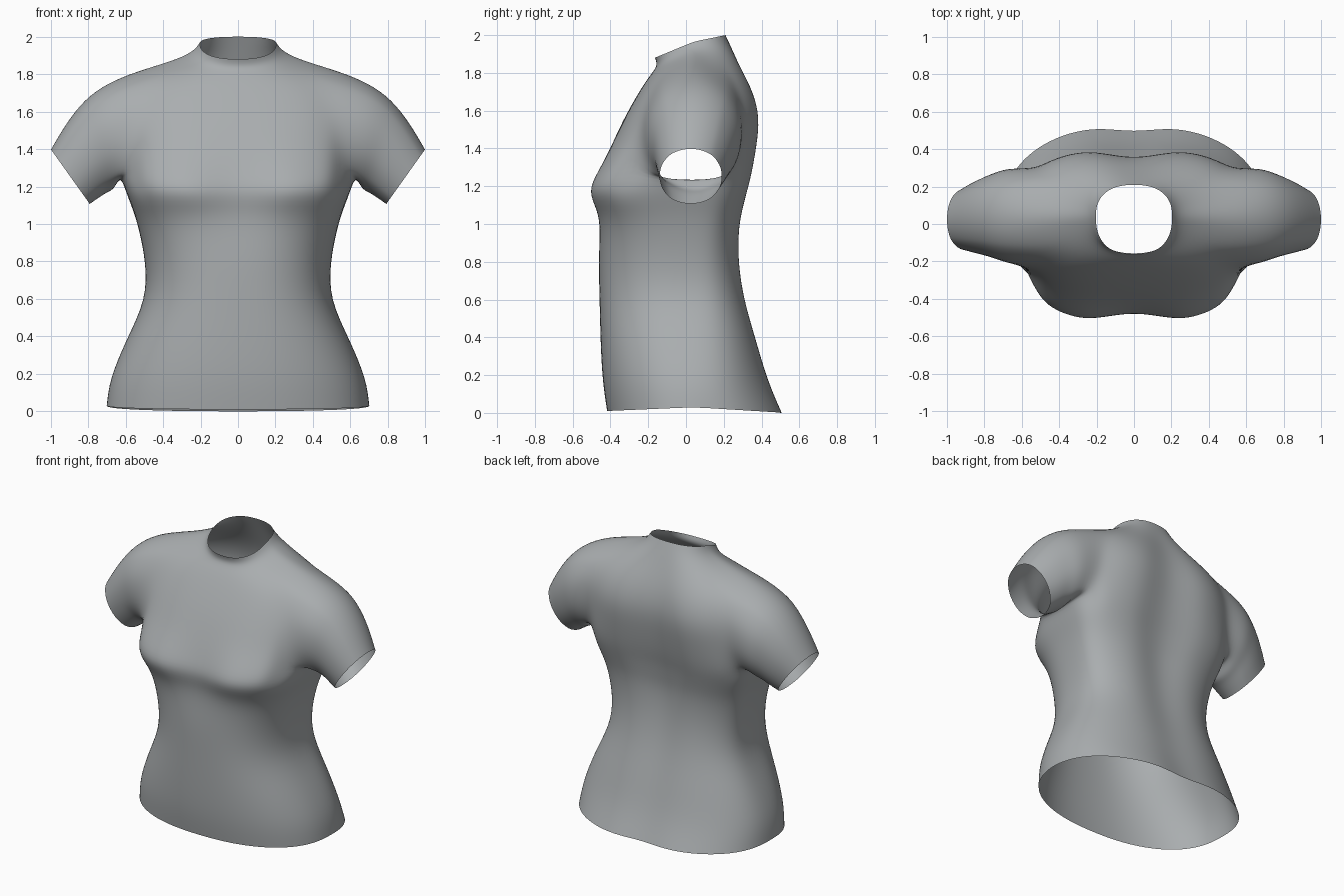
import bpy, bmesh, math
from mathutils import Vector

cube = bpy.data.objects.get("Cube")
if cube:
    bpy.data.objects.remove(cube, do_unlink=True)

mat = bpy.data.materials.new("grey_fabric")
mat.use_nodes = True
GREY = (0.40, 0.42, 0.43, 1)
mat.diffuse_color = GREY
mat.node_tree.nodes["Principled BSDF"].inputs["Base Color"].default_value = GREY

N = 32          # points per torso ring
SPAN = 3        # armhole half width in points
HOLE = 8        # row at the bottom of the armhole
HIGH = 3        # armhole height in rows

# half width, front y, back y, front z, side z, back z, roundness, front dent, back dent
ROWS = [
    (.705, -.42, .53, .01, .03, .00, 2.3, 0, .04),
    (.69, -.445, .45, .17, .17, .17, 2.3, 0, .03),
    (.60, -.455, .39, .38, .38, .38, 2.4, 0, .03),
    (.49, -.46, .325, .60, .60, .60, 2.5, 0, .035),
    (.495, -.465, .295, .80, .80, .80, 2.5, 0, .04),
    (.53, -.465, .295, .97, .97, .97, 2.7, .01, .05),
    (.56, -.485, .31, 1.07, 1.07, 1.07, 3.0, .03, .05),
    (.60, -.54, .335, 1.17, 1.17, 1.17, 3.2, .07, .06),
    (.63, -.495, .36, 1.26, 1.26, 1.26, 3.1, .05, .06),
    (.62, -.415, .39, 1.39, 1.42, 1.41, 2.9, .01, .06),
    (.61, -.335, .41, 1.55, 1.62, 1.56, 2.8, 0, .06),
    (.55, -.25, .375, 1.70, 1.82, 1.70, 2.6, 0, .045),
    (.37, -.19, .305, 1.79, 1.87, 1.83, 2.4, 0, .02),
    (.24, -.15, .25, 1.835, 1.915, 1.935, 2.3, 0, .01),
    (.205, -.165, .21, 1.88, 1.965, 2.0, 2.4, 0, 0),
]

# sleeve rings: top x, top z, bottom x, bottom z, front y, back y
SLEEVE = [
    (.56, 1.82, .63, 1.26, -.25, .33),
    (.70, 1.755, .66, 1.18, -.225, .315),
    (.82, 1.67, .70, 1.165, -.19, .28),
    (.92, 1.54, .745, 1.135, -.17, .245),
    (1.0, 1.40, .79, 1.105, -.15, .20),
]


def torso_point(row, k):
    w, front, back, zf, zs, zb, power, dent_f, dent_b = row
    t = 2 * math.pi * k / N
    c, s = math.cos(t), math.sin(t)
    x = w * math.copysign(abs(c) ** (2 / power), c)
    sy = abs(s) ** (2 / power)
    mid = .04
    edge, z_end, dent = (back, zb, dent_b) if s > 0 else (front, zf, dent_f)
    reach = edge - mid
    y = mid + reach * sy
    y -= math.copysign(dent * math.exp(-(x / .14) ** 2), reach) * sy
    return Vector((x, y, zs + (z_end - zs) * sy))


def sleeve_point(ring, angle, side):
    tx, tz, bx, bz, yf, yb = ring
    c, s = math.cos(angle), math.sin(angle)
    return Vector((side * ((tx + bx) / 2 + s * (tx - bx) / 2),
                   (yf + yb) / 2 + c * (yb - yf) / 2,
                   (tz + bz) / 2 + s * (tz - bz) / 2))


bm = bmesh.new()

# Torso and collar
rings = [[bm.verts.new(torso_point(row, k)) for k in range(N)] for row in ROWS]
for r in range(len(ROWS) - 1):
    for k in range(N):
        at_side = any((k - start) % N < 2 * SPAN for start in (-SPAN, N // 2 - SPAN))
        if at_side and HOLE <= r < HOLE + HIGH:
            continue
        n = (k + 1) % N
        bm.faces.new((rings[r][k], rings[r][n], rings[r + 1][n], rings[r + 1][k]))

# Sleeves grown from the armholes
across = range(-SPAN, SPAN + 1)
loop = [(i, 0) for i in across] + [(SPAN, j) for j in range(1, HIGH)]
loop += [(i, HIGH) for i in reversed(across)] + [(-SPAN, j) for j in range(HIGH - 1, 0, -1)]
for side in (1, -1):
    angles = [math.atan2(2 * j / HIGH - 1, i / SPAN) for i, j in loop]
    last = [rings[HOLE + j][(i if side > 0 else N // 2 - i) % N] for i, j in loop]
    for v, a in zip(last, angles):
        goal = sleeve_point(SLEEVE[0], a, side)
        v.co.y += .5 * (goal.y - v.co.y)
        v.co.z += .5 * (goal.z - v.co.z)
    for ring in SLEEVE[1:]:
        new = [bm.verts.new(sleeve_point(ring, a, side)) for a in angles]
        for a in range(len(loop)):
            b = (a + 1) % len(loop)
            bm.faces.new((last[a], last[b], new[b], new[a]))
        last = new

bmesh.ops.recalc_face_normals(bm, faces=bm.faces)
for f in bm.faces:
    f.smooth = True
mesh = bpy.data.meshes.new("shirt")
bm.to_mesh(mesh)
bm.free()
mesh.materials.append(mat)
shirt = bpy.data.objects.new("shirt", mesh)
bpy.context.collection.objects.link(shirt)
sub = shirt.modifiers.new("smooth_cloth", 'SUBSURF')
sub.levels = sub.render_levels = 2
